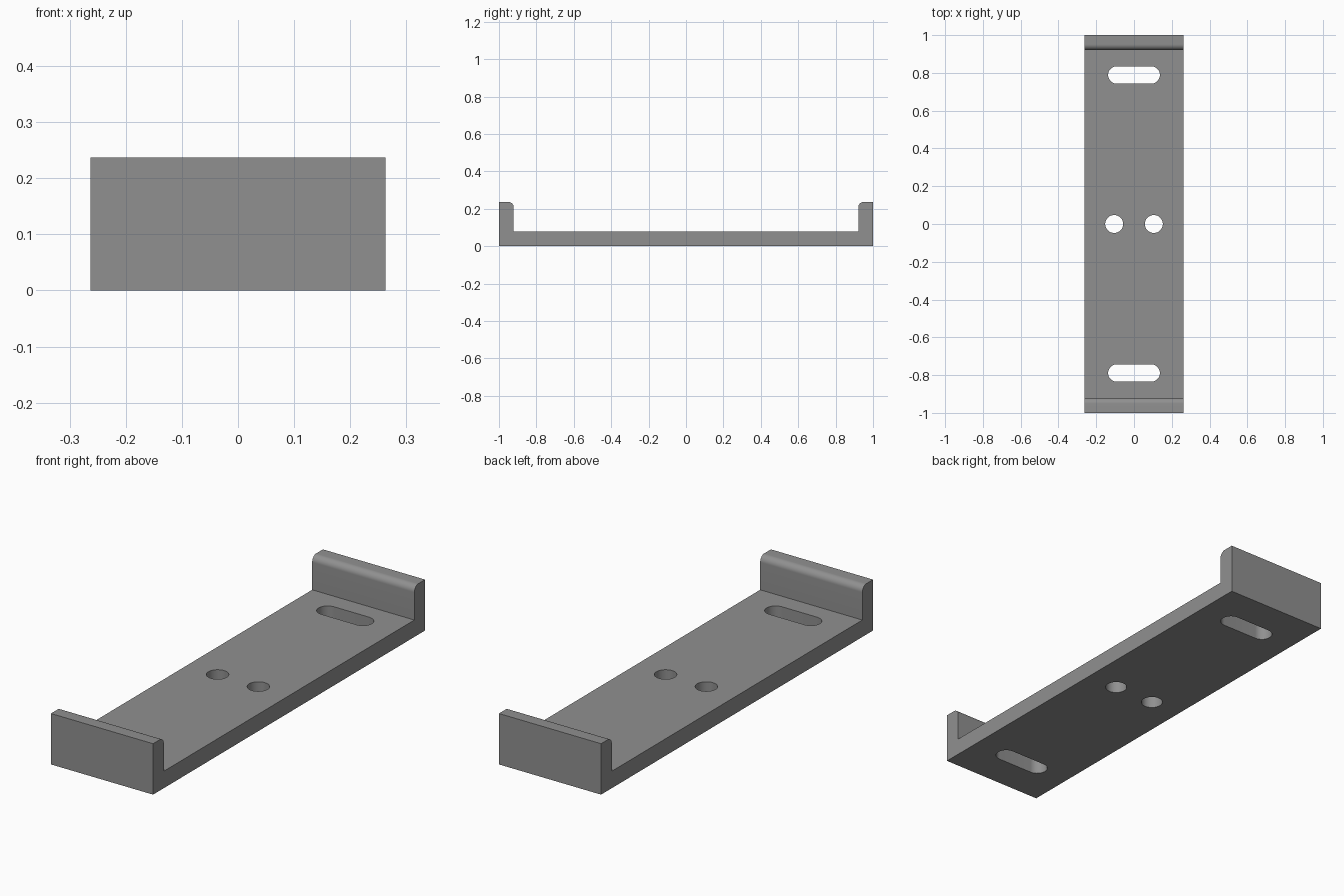
import bpy, bmesh, math

if "Cube" in bpy.data.objects:
    bpy.data.objects.remove(bpy.data.objects["Cube"])

HALF_W, HEIGHT, THICK, FILLET = 0.263, 0.237, 0.079, 0.03

metal = bpy.data.materials.new("mid_grey")
metal.diffuse_color = (0.28, 0.28, 0.28, 1)
metal.use_nodes = True
metal.node_tree.nodes["Principled BSDF"].inputs["Base Color"].default_value = metal.diffuse_color


def prism(name, points, axis_offset):
    """Extrude a closed outline of 3D points along axis_offset."""
    bm = bmesh.new()
    face = bm.faces.new([bm.verts.new(p) for p in points])
    ext = bmesh.ops.extrude_face_region(bm, geom=[face])
    verts = [v for v in ext["geom"] if isinstance(v, bmesh.types.BMVert)]
    bmesh.ops.translate(bm, verts=verts, vec=axis_offset)
    bmesh.ops.recalc_face_normals(bm, faces=bm.faces)
    mesh = bpy.data.meshes.new(name)
    bm.to_mesh(mesh)
    bm.free()
    mesh.materials.append(metal)
    obj = bpy.data.objects.new(name, mesh)
    bpy.context.collection.objects.link(obj)
    return obj


def slot_outline(x, y, r, reach, n=24):
    """Rounded slot; reach 0 gives a plain circle."""
    pts = []
    for side, start in ((1, -math.pi / 2), (-1, math.pi / 2)):
        for i in range(n + 1 if reach else n):
            a = start + math.pi * i / n
            pts.append((x + side * reach + r * math.cos(a), y + r * math.sin(a), -0.1))
    return pts


# Channel bracket: floor with two end lips, rounded on their inner top edges
right = [(1, 0), (1, HEIGHT)]
for i in range(13):
    a = math.pi / 2 * (1 + i / 12)
    right.append((1 - THICK + FILLET + FILLET * math.cos(a),
                  HEIGHT - FILLET + FILLET * math.sin(a)))
right.append((1 - THICK, THICK))
profile = right + [(-y, z) for y, z in reversed(right)]
bracket = prism("bracket", [(-HALF_W, y, z) for y, z in profile], (2 * HALF_W, 0, 0))

# Two screw holes in the middle and a slot near each end
holes = [("screw_hole_cutter", s * 0.105, 0, 0.0475, 0) for s in (-1, 1)]
holes += [("slot_cutter", 0, s * 0.789, 0.046, 0.091) for s in (-1, 1)]
bpy.context.view_layer.objects.active = bracket
for name, x, y, r, reach in holes:
    cutter = prism(name, slot_outline(x, y, r, reach), (0, 0, 0.4))
    mod = bracket.modifiers.new("cut", "BOOLEAN")
    mod.operation, mod.solver, mod.object = "DIFFERENCE", "EXACT", cutter
    bpy.ops.object.modifier_apply(modifier=mod.name)
    bpy.data.objects.remove(cutter)

# Smooth hole walls and fillets, keeping the hard edges
bracket.select_set(True)
bpy.ops.object.shade_smooth_by_angle(angle=math.radians(30))
